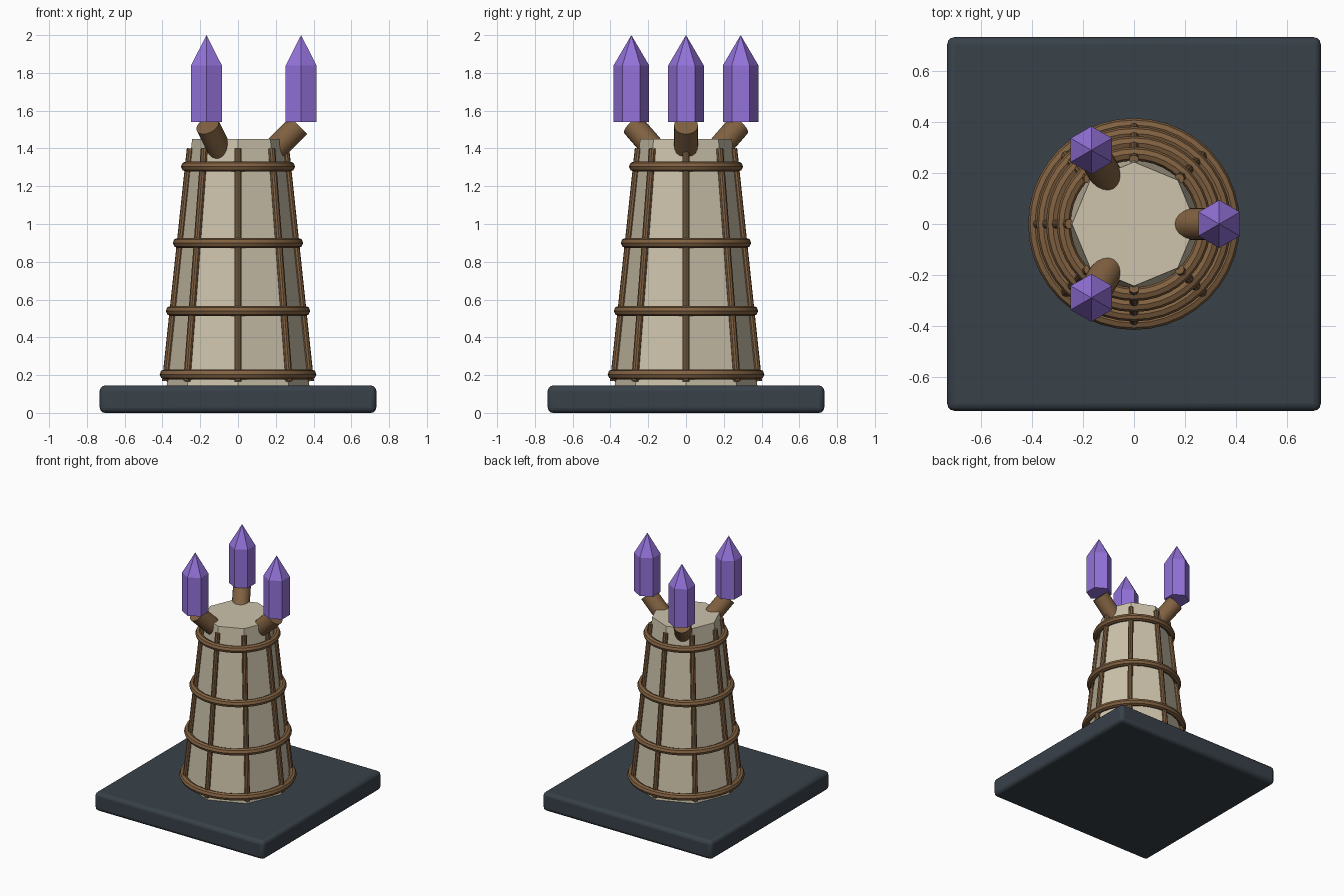
import bpy, math
from mathutils import Vector

if "Cube" in bpy.data.objects:
    bpy.data.objects.remove(bpy.data.objects["Cube"])


def material(name, srgb):
    lin = [((c / 255 + 0.055) / 1.055) ** 2.4 for c in srgb]
    m = bpy.data.materials.new(name)
    m.diffuse_color = (*lin, 1)
    m.use_nodes = True
    m.node_tree.nodes["Principled BSDF"].inputs["Base Color"].default_value = m.diffuse_color
    return m


slate = material("dark_slate", (56, 65, 73))
stone = material("pale_stone", (205, 195, 171))
wood = material("brown_wood", (129, 97, 65))
violet = material("violet_crystal", (147, 114, 217))


def finish(name, mat, smooth=False):
    ob = bpy.context.object
    ob.name = name
    ob.data.materials.append(mat)
    if smooth:
        bpy.ops.object.shade_smooth_by_angle(angle=math.radians(35))
    return ob


def rod(name, a, b, radius, sides, mat):
    """Cylinder running from point a to point b."""
    a, b = Vector(a), Vector(b)
    d = b - a
    bpy.ops.mesh.primitive_cylinder_add(
        vertices=sides, radius=radius, depth=d.length, location=(a + b) / 2,
        rotation=d.to_track_quat('Z', 'Y').to_euler())
    return finish(name, mat, True)


def polar(r, angle, z):
    return (r * math.cos(angle), r * math.sin(angle), z)


# Square base slab with rounded edges
bpy.ops.mesh.primitive_cube_add(size=1, location=(0, 0, 0.0725))
base = bpy.context.object
base.scale = (1.464, 1.464, 0.145)
bpy.ops.object.transform_apply(location=False, rotation=False, scale=True)
bevel = base.modifiers.new("rounded_edges", 'BEVEL')
bevel.width = 0.028
bevel.segments = 3
finish("base_slab", slate, True)

# Tapered eight-sided tower, corners on the x and y axes
bpy.ops.mesh.primitive_cone_add(vertices=8, radius1=0.378, radius2=0.243,
                                depth=1.31, location=(0, 0, 0.795))
finish("tower", stone)

# Upright ribs on the corners
for i in range(8):
    a = i * math.pi / 4
    rod(f"rib_{i + 1}", polar(0.383, a, 0.168), polar(0.252, a, 1.40),
        0.019, 10, wood)

# Hoops around the tower
for i, (z, r) in enumerate([(0.204, 0.388), (0.54, 0.355),
                            (0.90, 0.318), (1.304, 0.275)]):
    bpy.ops.mesh.primitive_torus_add(major_radius=r, minor_radius=0.027,
                                     major_segments=40, minor_segments=8,
                                     location=(0, 0, z))
    finish(f"hoop_{i + 1}", wood, True)

# Three slanted arms, each carrying an upright six-sided crystal
for i in range(3):
    a = i * math.tau / 3
    rod(f"arm_{i + 1}", polar(0.185, a, 1.385), polar(0.322, a, 1.521),
        0.0635, 20, wood)
    x, y, _ = polar(0.334, a, 0)
    bpy.ops.mesh.primitive_cylinder_add(vertices=6, radius=0.094, depth=0.30,
                                        location=(x, y, 1.69))
    finish(f"crystal_{i + 1}", violet)
    bpy.ops.mesh.primitive_cone_add(vertices=6, radius1=0.094, radius2=0,
                                    depth=0.16, location=(x, y, 1.92))
    finish(f"crystal_tip_{i + 1}", violet)
